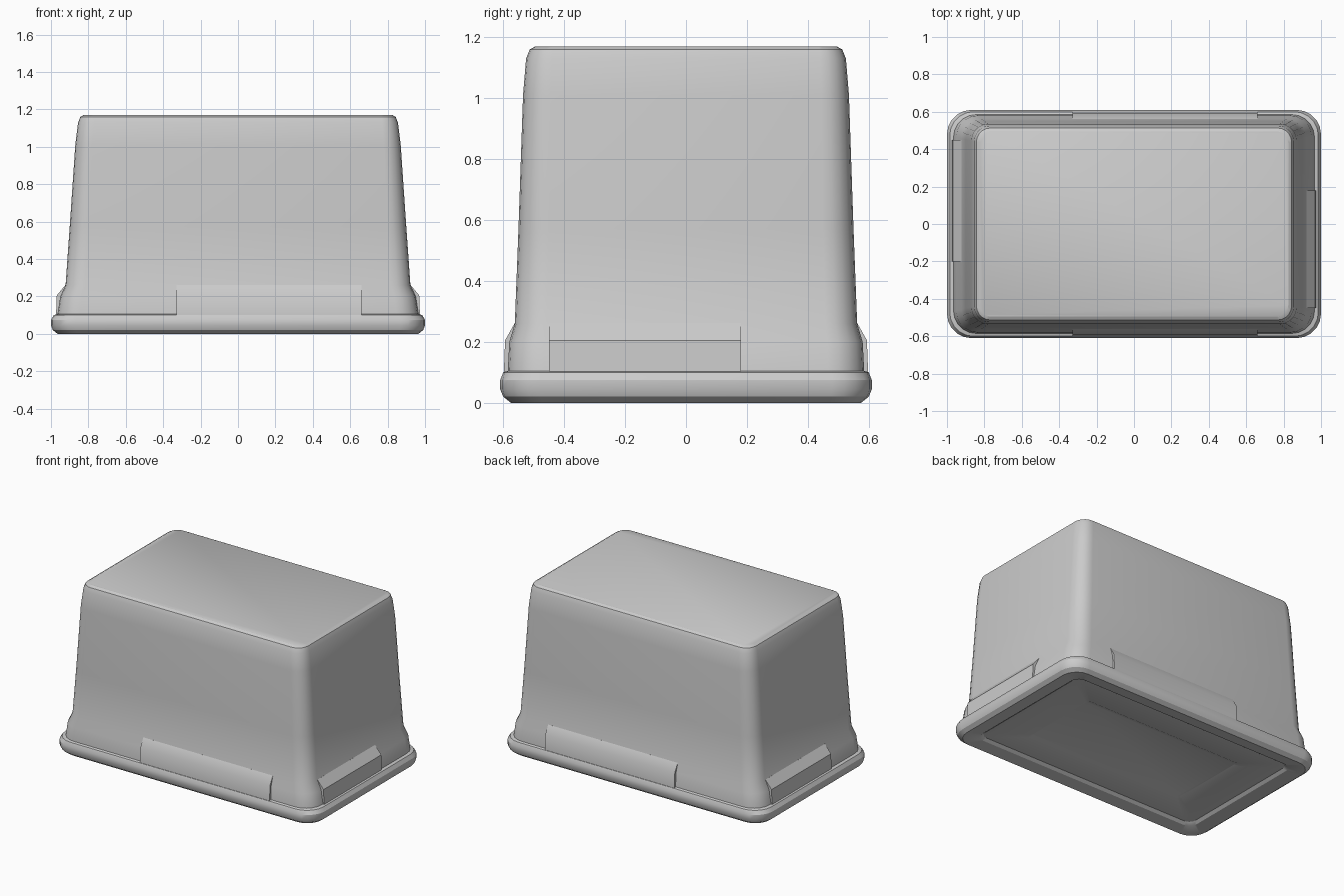
import bpy, bmesh, math

if "Cube" in bpy.data.objects:
    bpy.data.objects.remove(bpy.data.objects["Cube"])


def ring(bm, hx, hy, r, z, seg=5):
    """Rounded rectangle of vertices at height z."""
    verts = []
    for k, (sx, sy) in enumerate([(1, 1), (-1, 1), (-1, -1), (1, -1)]):
        for i in range(seg + 1):
            a = math.radians(90 * (k + i / seg))
            verts.append(bm.verts.new((sx * (hx - r) + r * math.cos(a),
                                       sy * (hy - r) + r * math.sin(a), z)))
    return verts


def finish(bm, name, angle=28):
    bmesh.ops.recalc_face_normals(bm, faces=bm.faces)
    me = bpy.data.meshes.new(name)
    bm.to_mesh(me)
    bm.free()
    ob = bpy.data.objects.new(name, me)
    bpy.context.collection.objects.link(ob)
    bpy.ops.object.select_all(action='DESELECT')
    ob.select_set(True)
    bpy.context.view_layer.objects.active = ob
    bpy.ops.object.shade_smooth_by_angle(angle=math.radians(angle))
    return ob


def loft(name, profile):
    """Skin a stack of rounded rectangles and cap both ends."""
    bm = bmesh.new()
    rings = [ring(bm, *p) for p in profile]
    for a, b in zip(rings, rings[1:]):
        n = len(a)
        for i in range(n):
            j = (i + 1) % n
            bm.faces.new((a[i], a[j], b[j], b[i]))
    bm.faces.new(rings[0])
    bm.faces.new(rings[-1])
    return finish(bm, name)


def side_panel(name, axis, sign, lo, hi, edge, inner):
    """Raised stretch of the skirt along one side."""
    section = [(inner, 0.095), (edge - 0.012, 0.095), (edge - 0.016, 0.205),
               (inner + 0.012, 0.262), (inner, 0.262)]
    bm = bmesh.new()
    ends = []
    for t in (lo, hi):
        pts = [(t, sign * d, z) if axis == 'y' else (sign * d, t, z) for d, z in section]
        ends.append([bm.verts.new(p) for p in pts])
    for i in range(5):
        j = (i + 1) % 5
        bm.faces.new((ends[0][i], ends[0][j], ends[1][j], ends[1][i]))
    for e in ends:
        bm.faces.new(e)
    return finish(bm, name)


# Upturned tub: recessed underside, rolled rim, skirt, tapered body, top
# Each row: half width, half depth, corner radius, height
loft("tub", [
    (0.60, 0.27, 0.02, 0.035),
    (0.62, 0.29, 0.02, 0.025),
    (0.85, 0.47, 0.05, 0.025),
    (0.87, 0.49, 0.06, 0.01),
    (0.965, 0.575, 0.11, 0.00),
    (0.99, 0.60, 0.125, 0.02),
    (1.00, 0.61, 0.13, 0.045),
    (1.00, 0.61, 0.13, 0.075),
    (0.985, 0.60, 0.125, 0.10),
    (0.965, 0.585, 0.12, 0.105),
    (0.95, 0.58, 0.115, 0.20),
    (0.922, 0.562, 0.105, 0.26),
    (0.90, 0.55, 0.10, 0.57),
    (0.87, 0.535, 0.09, 1.01),
    (0.855, 0.525, 0.085, 1.13),
    (0.843, 0.513, 0.075, 1.16),
    (0.825, 0.495, 0.06, 1.17),
])

# Raised skirt panels on the four sides
side_panel("front_panel", 'y', -1, -0.33, 0.66, 0.61, 0.55)
side_panel("back_panel", 'y', 1, -0.33, 0.66, 0.61, 0.55)
side_panel("right_panel", 'x', 1, -0.45, 0.18, 0.985, 0.91)
side_panel("left_panel", 'x', -1, -0.20, 0.45, 0.985, 0.91)
